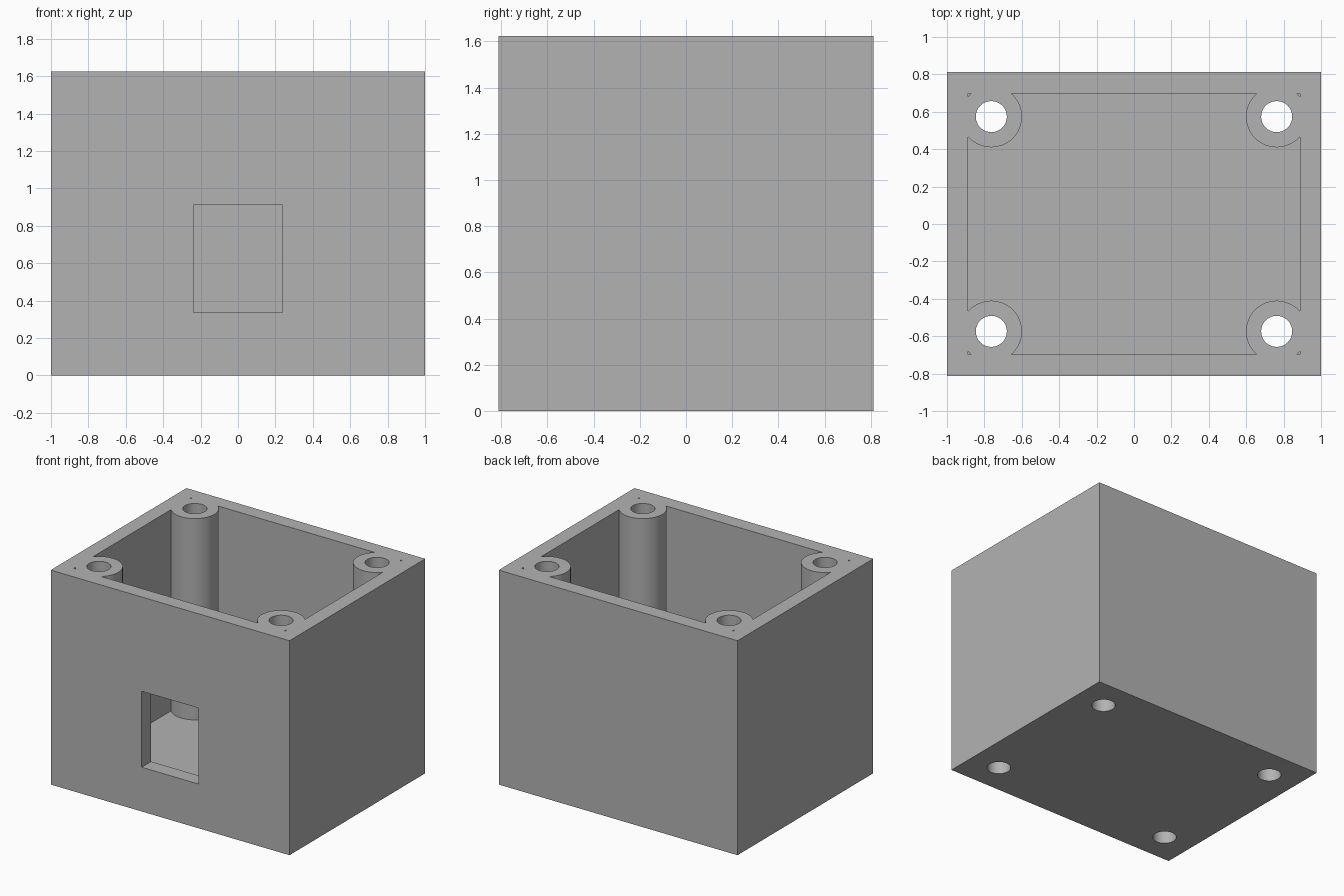
import bpy
import bmesh
from mathutils import Matrix, Vector

if "Cube" in bpy.data.objects:
    bpy.data.objects.remove(bpy.data.objects["Cube"], do_unlink=True)

WIDTH, DEPTH, HEIGHT = 2.0, 1.624, 1.624
WALL, FLOOR = 0.113, 0.1
POST_X, POST_Y = 0.763, 0.574
POST_R, HOLE_R = 0.164, 0.083


def make_object(name, bm):
    mesh = bpy.data.meshes.new(name)
    bm.to_mesh(mesh)
    bm.free()
    obj = bpy.data.objects.new(name, mesh)
    bpy.context.collection.objects.link(obj)
    return obj


def box(name, low, high):
    low, high = Vector(low), Vector(high)
    bm = bmesh.new()
    place = Matrix.Translation((low + high) / 2) @ Matrix.Diagonal((*(high - low), 1))
    bmesh.ops.create_cube(bm, size=1, matrix=place)
    return make_object(name, bm)


def corner_cylinders(name, radius, low, high):
    bm = bmesh.new()
    for sx in (-1, 1):
        for sy in (-1, 1):
            place = Matrix.Translation((sx * POST_X, sy * POST_Y, (low + high) / 2))
            bmesh.ops.create_cone(bm, cap_ends=True, segments=64, radius1=radius,
                                  radius2=radius, depth=high - low, matrix=place)
    return make_object(name, bm)


def cut(target, cutter):
    cutter.hide_render = True
    mod = target.modifiers.new("cut", 'BOOLEAN')
    mod.operation = 'DIFFERENCE'
    mod.solver = 'EXACT'
    mod.object = cutter
    bpy.context.view_layer.objects.active = target
    bpy.ops.object.modifier_apply(modifier=mod.name)
    bpy.data.objects.remove(cutter, do_unlink=True)


# Outer block
hx, hy = WIDTH / 2, DEPTH / 2
case = box("enclosure", (-hx, -hy, 0), (hx, hy, HEIGHT))

# Open cavity, leaving the four screw posts standing
cavity = box("cavity_cutter", (WALL - hx, WALL - hy, FLOOR), (hx - WALL, hy - WALL, HEIGHT + 0.2))
cut(cavity, corner_cylinders("post_cutter", POST_R, -0.2, HEIGHT + 0.4))
cut(case, cavity)

# Screw holes through the posts and floor
cut(case, corner_cylinders("hole_cutter", HOLE_R, -0.2, HEIGHT + 0.2))

# Rectangular opening in the front wall
cut(case, box("window_cutter", (-0.238, -hy - 0.1, 0.335), (0.238, -hy + WALL + 0.1, 0.91)))

# Plain grey finish
grey = bpy.data.materials.new("plain grey")
grey.use_nodes = True
colour = (0.45, 0.45, 0.45, 1)
grey.diffuse_color = colour
grey.node_tree.nodes["Principled BSDF"].inputs["Base Color"].default_value = colour
case.data.materials.clear()
case.data.materials.append(grey)
for face in case.data.polygons:
    face.material_index = 0

# Smooth round walls with crisp edges
bpy.ops.object.select_all(action='DESELECT')
case.select_set(True)
bpy.context.view_layer.objects.active = case
bpy.ops.object.shade_smooth_by_angle(angle=0.5)
